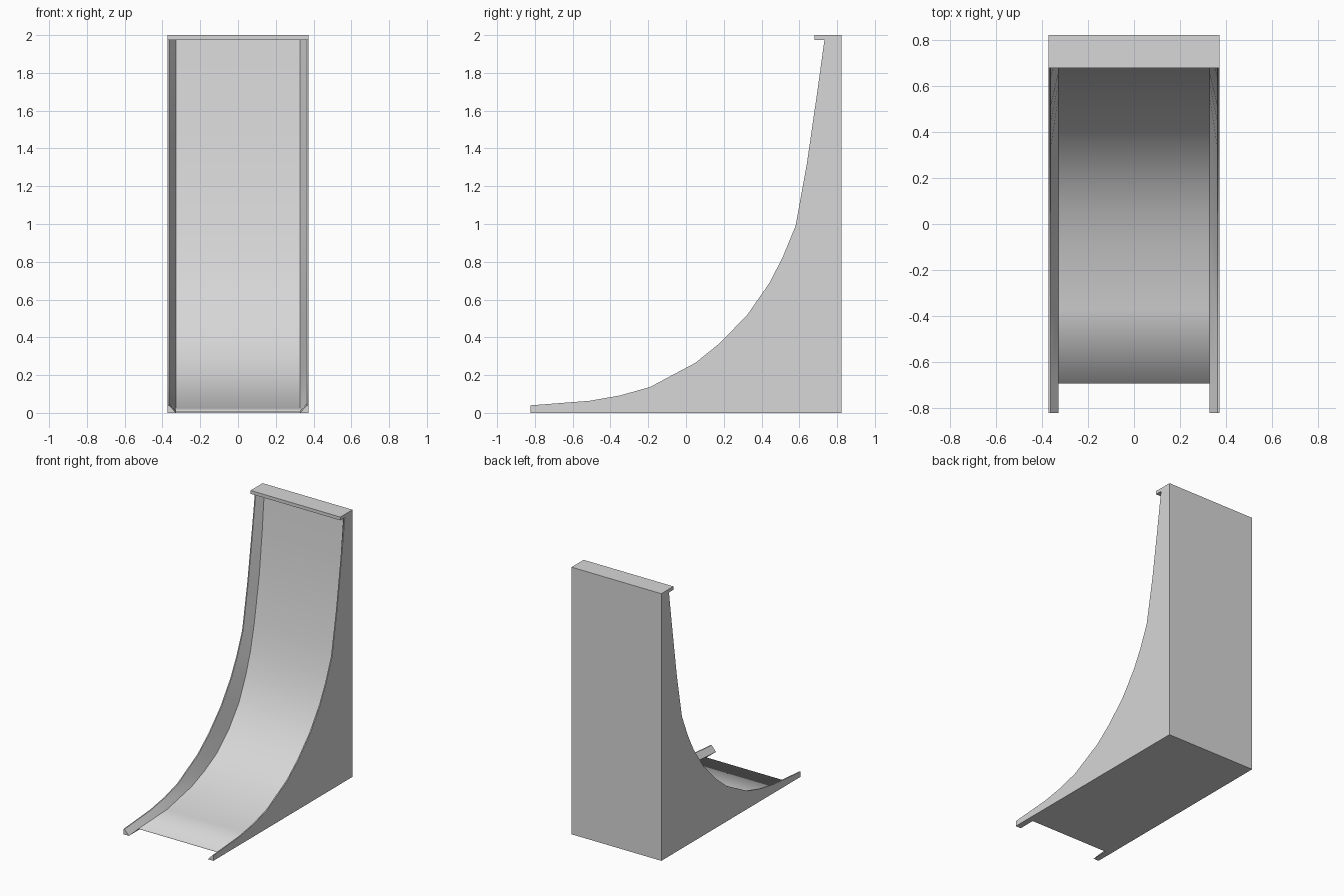
import bpy
import bmesh

cube = bpy.data.objects.get("Cube")
if cube:
    bpy.data.objects.remove(cube, do_unlink=True)

grey = bpy.data.materials.new("light grey")
grey.use_nodes = True
color = (0.68, 0.68, 0.68, 1)
grey.diffuse_color = color
grey.node_tree.nodes["Principled BSDF"].inputs["Base Color"].default_value = color

HALF, LIP, FLOOR = 0.372, 0.364, 0.328   # outer side, rail top edge, floor edge
BACK, TOP = 0.823, 1.975

# Rail curve and sunken floor curve as (y, z), from the front foot to the top
rail = [(-0.823, 0.04), (-0.69, 0.05), (-0.51, 0.064), (-0.35, 0.092),
        (-0.19, 0.137), (0.05, 0.265), (0.18, 0.37), (0.325, 0.52),
        (0.44, 0.685), (0.51, 0.82), (0.58, 0.99), (0.64, 1.32),
        (0.695, 1.70), (0.733, TOP)]
floor = [(-0.823, 0), (-0.695, 0.01), (-0.37, 0.025), (-0.08, 0.085),
         (0.07, 0.143), (0.21, 0.215), (0.36, 0.345), (0.48, 0.5),
         (0.56, 0.67), (0.615, 0.83), (0.66, 1.02), (0.72, 1.36),
         (0.755, 1.68), (0.78, TOP)]


def finish(bm, name):
    bmesh.ops.recalc_face_normals(bm, faces=bm.faces)
    mesh = bpy.data.meshes.new(name)
    bm.to_mesh(mesh)
    bm.free()
    mesh.materials.append(grey)
    obj = bpy.data.objects.new(name, mesh)
    bpy.context.collection.objects.link(obj)
    return obj


# Slide body: sunken floor between two bevelled side rails
bm = bmesh.new()


def vert(x, p):
    return bm.verts.new((x, p[0], p[1]))


def rail_side(s):
    outer = [vert(s * HALF, p) for p in rail]
    lip = [vert(s * LIP, p) for p in rail]
    inner = [vert(s * FLOOR, p) for p in floor]
    foot = vert(s * HALF, (rail[0][0], 0))
    heel = vert(s * HALF, (BACK, 0))
    crown = vert(s * HALF, (BACK, TOP))
    notch = vert(s * FLOOR, (floor[1][0], 0))
    for i in range(len(rail) - 1):
        bm.faces.new((outer[i], outer[i + 1], lip[i + 1], lip[i]))
        bm.faces.new((lip[i], lip[i + 1], inner[i + 1], inner[i]))
    bm.faces.new(outer + [crown, heel, foot])
    bm.faces.new((foot, outer[0], lip[0], inner[0]))
    bm.faces.new((inner[0], inner[1], notch))
    return outer, lip, inner, foot, heel, crown, notch


left, right = rail_side(1), rail_side(-1)
for i in range(1, len(rail) - 1):
    bm.faces.new((left[2][i], left[2][i + 1], right[2][i + 1], right[2][i]))
bm.faces.new((left[2][1], right[2][1], right[6], left[6]))   # front edge
bm.faces.new((left[4], left[5], right[5], right[4]))         # back wall
bm.faces.new((left[3], left[2][0], left[6], right[6],        # base
              right[2][0], right[3], right[4], left[4]))
bm.faces.new((left[0][-1], left[1][-1], left[2][-1], right[2][-1],
              right[1][-1], right[0][-1], right[5], left[5]))

# Smooth curve with crisp rail edges; the floor's front edge is softened
for face in bm.faces:
    face.smooth = True
bmesh.ops.recalc_face_normals(bm, faces=bm.faces)
for edge in bm.edges:
    edge.smooth = edge.calc_face_angle(0) < 0.45
bm.edges.get((left[2][1], right[2][1])).smooth = True
finish(bm, "slide_body")

# Flat cap overhanging the top of the slide
bm = bmesh.new()
bmesh.ops.create_cube(bm, size=1)
for v in bm.verts:
    v.co = (v.co.x * 2 * HALF,
            0.68 if v.co.y < 0 else BACK,
            TOP if v.co.z < 0 else 2.0)
finish(bm, "top_cap")
